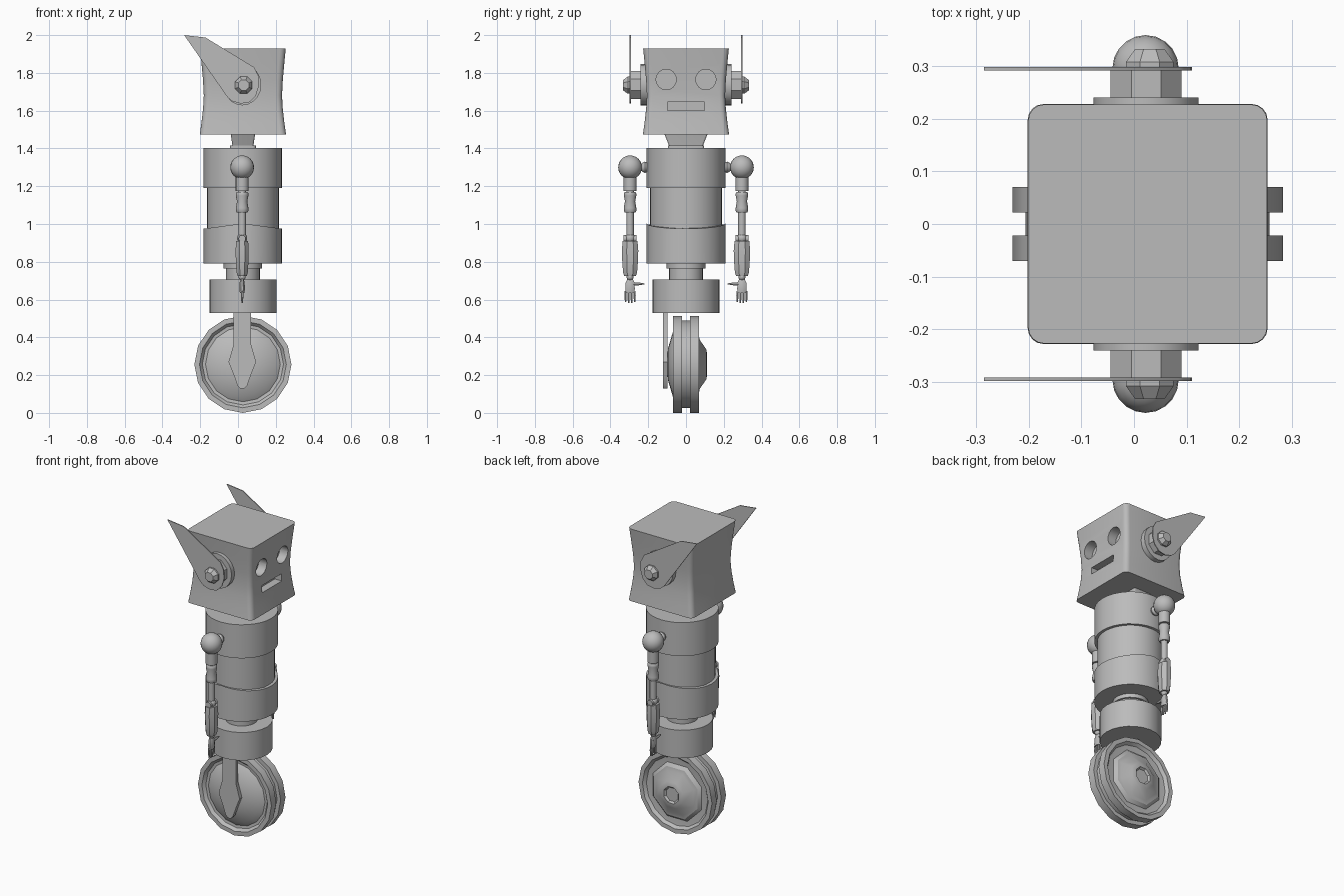
import bpy, bmesh, math
from mathutils import Vector

if "Cube" in bpy.data.objects:
    bpy.data.objects.remove(bpy.data.objects["Cube"])

grey = bpy.data.materials.new("plain grey")
grey.diffuse_color = (0.5, 0.5, 0.5, 1)
grey.use_nodes = True
grey.node_tree.nodes["Principled BSDF"].inputs["Base Color"].default_value = grey.diffuse_color
CX = 0.026


def loft(name, rings, angle=32):
    """Skin a list of equal-length point rings and cap both ends."""
    bm = bmesh.new()
    vs = [[bm.verts.new(p) for p in ring] for ring in rings]
    n = len(vs[0])
    for a, b in zip(vs, vs[1:]):
        for i in range(n):
            bm.faces.new((a[i], a[(i + 1) % n], b[(i + 1) % n], b[i]))
    bm.faces.new(vs[0][::-1])
    bm.faces.new(vs[-1])
    bmesh.ops.recalc_face_normals(bm, faces=bm.faces)
    me = bpy.data.meshes.new(name)
    bm.to_mesh(me)
    bm.free()
    me.materials.append(grey)
    ob = bpy.data.objects.new(name, me)
    bpy.context.collection.objects.link(ob)
    smooth(ob, angle)
    return ob


def smooth(ob, angle):
    bpy.ops.object.select_all(action='DESELECT')
    ob.select_set(True)
    bpy.context.view_layer.objects.active = ob
    bpy.ops.object.shade_smooth_by_angle(angle=math.radians(angle))


def turned(name, profile, n=24, at=(CX, 0, 0), axis='z', sign=1, sx=1, sy=1, phase=0):
    """Lathe (radius, height) pairs about an axis through a point."""
    rings = []
    for r, h in profile:
        ring = []
        for i in range(n):
            a = 2 * math.pi * (i + phase) / n
            u, v = r * sx * math.cos(a), r * sy * math.sin(a)
            p = {'z': (u, v, sign * h), 'y': (u, sign * h, v), 'x': (sign * h, u, v)}[axis]
            ring.append(Vector(at) + Vector(p))
        rings.append(ring)
    return loft(name, rings)


def ball(name, r, at, n=20):
    prof = [(max(r * math.sin(math.pi * k / 12), r * .01), -r * math.cos(math.pi * k / 12)) for k in range(13)]
    return turned(name, prof, n, at)


def plate(name, pts, y0, y1):
    """Extrude an x-z outline between two y values."""
    return loft(name, [[(x, y, z) for x, z in pts] for y in (y0, y1)])


def rounded_square(h, r, z, hy=None):
    hy = hy or h
    ring = []
    for q in range(4):
        sx, sy = ((1, 1), (-1, 1), (-1, -1), (1, -1))[q]
        for k in range(5):
            a = math.pi / 2 * (q + k / 4)
            ring.append((CX + sx * (h - r) + r * math.cos(a), sy * (hy - r) + r * math.sin(a), z))
    return ring


# Head with pinched waist, cut eyes and mouth
head = loft("head", [rounded_square(h, .03, z) for h, z in
            ((.228, 1.475), (.219, 1.54), (.211, 1.61), (.207, 1.68), (.211, 1.76), (.219, 1.85), (.227, 1.93))], 40)
cutters = [turned("eye_cutter", [(.054, .18), (.054, .4)], 16, (0, y, 1.765), 'x') for y in (-.105, .105)]
cutters.append(loft("mouth_cutter", [[(x, -.097, 1.602), (x, .097, 1.602), (x, .097, 1.646), (x, -.097, 1.646)]
                                     for x in (.19, .4)]))
for c in cutters:
    c.hide_render = True
    m = head.modifiers.new("cut", 'BOOLEAN')
    m.operation, m.object, m.solver = 'DIFFERENCE', c, 'EXACT'
    bpy.context.view_layer.objects.active = head
    bpy.ops.object.modifier_apply(modifier=m.name)
for c in cutters:
    bpy.data.objects.remove(c)
smooth(head, 32)

# Neck
loft("neck", [rounded_square(.055, .01, 1.41, .088), rounded_square(.065, .01, 1.48, .116)])
loft("neck_flange", [rounded_square(.068, .015, 1.395, .096), rounded_square(.068, .015, 1.416, .096)])

# Torso drums
turned("chest", [(.208, 1.19), (.208, 1.402)], 32)
turned("midriff", [(.191, .95), (.191, 1.2)], 32)
belly = turned("belly", [(.208, .79), (.208, 1.003)], 32)
for v in belly.data.vertices:  # belly top dips at front and back
    if v.co.z > .9:
        v.co.z -= .028 * abs(v.co.x - CX) / .208
turned("waist", [(.09, .70), (.09, .765), (.102, .765), (.102, .792)], 24)
turned("hips", [(.177, .53), (.177, .707)], 24)

# Ears
fin = [(-.285, 2), (-.172, 1.987), (.085, 1.83), (.108, 1.785), (.11, 1.73), (.095, 1.68),
       (.06, 1.645), (.015, 1.637), (-.03, 1.65), (-.055, 1.67)]
for s, side in ((-1, "right"), (1, "left")):
    ear = (CX - .003, 0, 1.737)
    turned(side + "_ear_washer", [(.1, .19), (.1, .24)], 20, ear, 'y', s, sy=1.09)
    turned(side + "_ear_block", [(.073, .23), (.073, .294)], 8, ear, 'y', s, sy=1.1, phase=.5)
    plate(side + "_ear_fin", fin, s * .292, s * .298)
    turned(side + "_ear_nut", [(.049, .295), (.049, .308), (.03, .333)], 8, (CX + .004, 0, 1.735), 'y', s, phase=.5)

# Arms
AX = .022
for s, side in ((-1, "right"), (1, "left")):
    y = s * .296
    at = (AX, y, 0)
    ball(side + "_shoulder", .063, (AX, y, 1.3))
    turned(side + "_shoulder_joint", [(.014, .19), (.026, .205), (.03, .218), (.024, .23), (.014, .24), (.014, .26)],
           12, (AX, 0, 1.3), 'y', s)
    turned(side + "_upper_arm", [(.034, 1.175), (.034, 1.26)], 16, at)
    turned(side + "_arm_rod", [(.02, .93), (.02, 1.18)], 12, at)
    turned(side + "_arm_sleeve", [(.028, 1.06), (.033, 1.07), (.033, 1.085), (.027, 1.12), (.033, 1.15), (.033, 1.162),
                                  (.028, 1.17)], 16, at)
    ball(side + "_elbow", .027, (AX, y, .925), 12)
    for k in (-1, 1):
        turned(side + "_elbow_cheek", [(.019, -.008), (.019, .008)], 12, (AX, y + k * .026, .922), 'y')
    # Boxy forearm, tapered in y
    turned(side + "_forearm", [(.03, .725), (.036, .745), (.04, .80), (.042, .86), (.038, .91)],
           8, at, sx=.9, sy=1.12, phase=.5)
    ball(side + "_wrist", .019, (AX, y, .72), 12)
    turned(side + "_palm", [(.012, .715), (.024, .69), (.026, .655), (.022, .635)], 8, at, sx=.6, sy=1.05, phase=.5)
    for k in range(4):
        f = (k - 1.5) * .016
        tip = .578 + .006 * abs(k - 1.5)
        turned(side + "_finger", [(.006, .645), (.007, .62), (.004, tip)], 6, (AX, y + f, 0))
    turned(side + "_thumb", [(.012, -.015), (.009, .045), (.003, .075)], 6, (AX, y, .683), 'y', -s)

# Fork leg on one side
half = [(.047, .54), (.047, .36), (.073, .27), (.045, .2), (.026, .145), (.01, .128)]
plate("wheel_fork", [(CX - .003 + x, z) for x, z in half] + [(CX - .003 - x, z) for x, z in half[::-1]], -.121, -.098)

# Wheel with two treads, groove and hubs
axle = (CX, 0, .257)
turned("wheel", [(.2, -.05), (.215, -.052), (.23, -.07), (.257, -.07), (.257, -.022), (.232, -.022), (.232, .022),
                 (.257, .022), (.257, .07), (.23, .07), (.215, .052), (.2, .05)], 16, axle, 'y')
turned("outer_hub", [(.19, .045), (.165, .068), (.14, .073), (.085, .108), (.055, .112), (.045, .10)],
       8, axle, 'y', phase=.5)
turned("fork_hub", [(.205, .045), (.17, .07), (.085, .095), (.03, .1)], 16, axle, 'y', -1)
